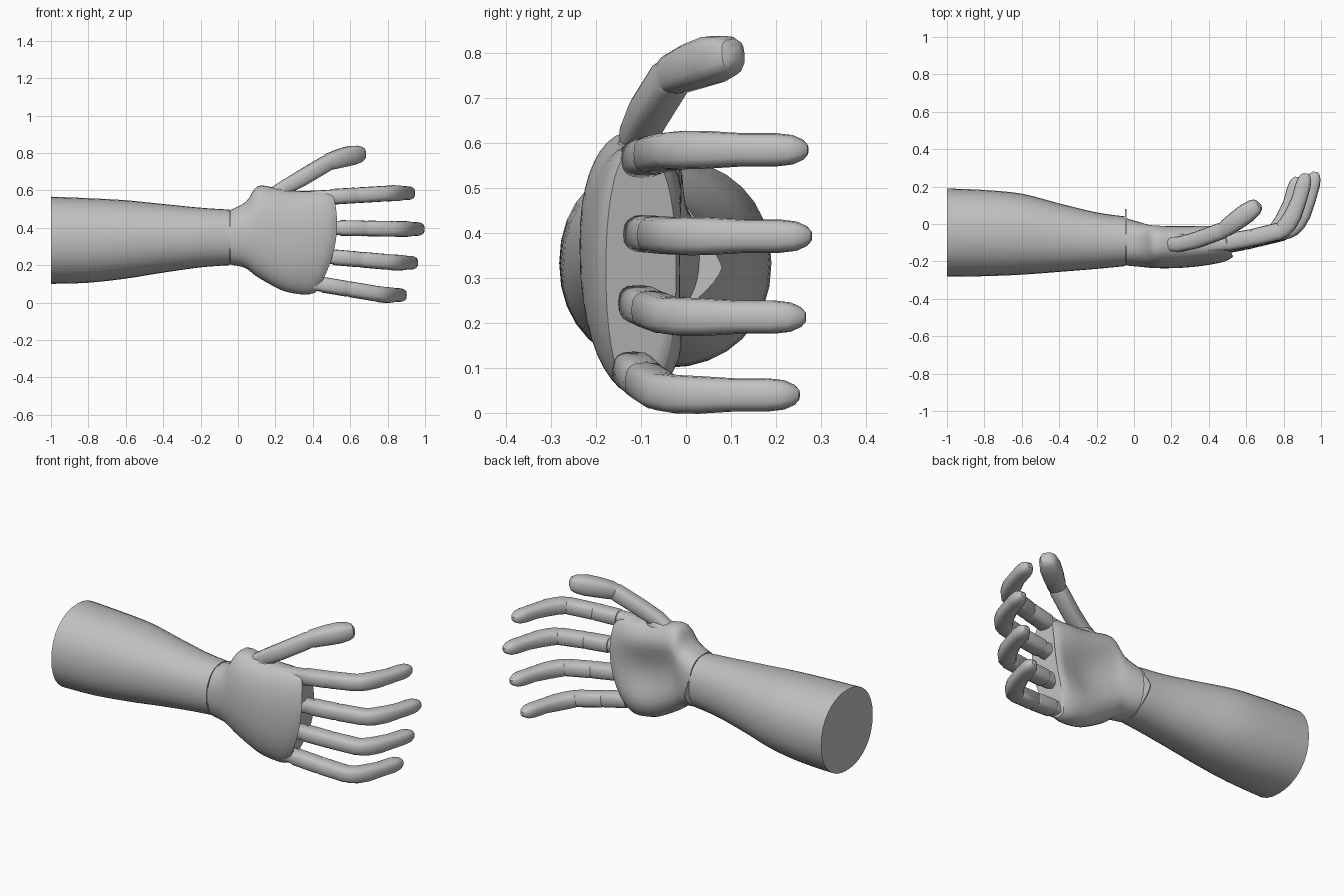
import bpy, bmesh, math
from mathutils import Vector

cube = bpy.data.objects.get("Cube")
if cube:
    bpy.data.objects.remove(cube)

grey = bpy.data.materials.new("matte grey")
grey.use_nodes = True
GREY = (0.53, 0.53, 0.53, 1)
grey.diffuse_color = GREY
grey.node_tree.nodes["Principled BSDF"].inputs["Base Color"].default_value = GREY


def loft(name, rings, angle=40):
    """Skin a list of closed rings and cap both ends."""
    bm = bmesh.new()
    loops = [[bm.verts.new(p) for p in ring] for ring in rings]
    n = len(loops[0])
    for a, b in zip(loops, loops[1:]):
        for i in range(n):
            j = (i + 1) % n
            bm.faces.new((a[i], a[j], b[j], b[i]))
    bm.faces.new(loops[0][::-1])
    bm.faces.new(loops[-1])
    bmesh.ops.recalc_face_normals(bm, faces=bm.faces)
    mesh = bpy.data.meshes.new(name)
    bm.to_mesh(mesh)
    bm.free()
    mesh.materials.append(grey)
    ob = bpy.data.objects.new(name, mesh)
    bpy.context.collection.objects.link(ob)
    bpy.ops.object.select_all(action="DESELECT")
    ob.select_set(True)
    bpy.context.view_layer.objects.active = ob
    bpy.ops.object.shade_smooth_by_angle(angle=math.radians(angle))


def smooth(rows, steps=4):
    """Catmull-Rom interpolation of rows of numbers."""
    out = []
    for k in range(len(rows) - 1):
        p0, p1 = rows[max(k - 1, 0)], rows[k]
        p2, p3 = rows[k + 1], rows[min(k + 2, len(rows) - 1)]
        for s in range(steps):
            t = s / steps
            out.append([b + 0.5 * t * (c - a + t * (2*a - 5*b + 4*c - d + t * (3*(b - c) + d - a)))
                        for a, b, c, d in zip(p0, p1, p2, p3)])
    return out + [list(rows[-1])]


def curve_pt(i, n, power=1.0):
    """Point on a unit superellipse; power below 1 is squarer."""
    a = 2 * math.pi * i / n
    c, s = math.cos(a), math.sin(a)
    return math.copysign(abs(c) ** power, c), math.copysign(abs(s) ** power, s)


# Forearm: x, front y, back y, bottom z, top z
arm = [(-1, -.282, .19, .10, .566), (-.8, -.279, .182, .106, .558), (-.6, -.271, .162, .128, .547),
       (-.4, -.256, .11, .16, .527), (-.2, -.24, .062, .188, .507), (-.046, -.225, .04, .20, .497)]
rings = []
for x, yf, yb, zb, zt in smooth(arm):
    ring = []
    for i in range(32):
        c, s = curve_pt(i, 32, 0.93)
        ring.append((x, (yf + yb) / 2 + c * (yb - yf) / 2, (zb + zt) / 2 + s * (zt - zb) / 2))
    rings.append(ring)
loft("forearm", rings)

# Thin wrist plate between forearm and hand, pointed towards the gripping side
plate = []
for i in range(32):
    c, s = curve_pt(i, 32, 1.5 if -8 < (i + 16) % 32 - 16 < 8 else 1)
    plate.append((-.075 + (.155 if c > 0 else .145) * c, .348 + .145 * s - .025 * max(0, c)))
loft("wrist_plate", [[(x, y, z) for y, z in plate] for x in (-.047, -.041)])

# Palm: position along hand, bottom z, top z, front y, back y, hollow depth
palm = [(0, .203, .495, -.222, .03, 0), (.15, .185, .54, -.23, .015, .01),
        (.27, .142, .622, -.236, .012, .035), (.45, .095, .613, -.236, .012, .055),
        (.62, .062, .598, -.23, .012, .055), (.8, .046, .596, -.217, .01, .035),
        (.93, .043, .592, -.20, -.002, .012), (1, .052, .584, -.178, -.022, 0)]
rings = []
for t, zb, zt, yf, yb, hollow in smooth(palm):
    ring = []
    for i in range(40):
        c, s = curve_pt(i, 40, 0.9)
        z = (zb + zt) / 2 + s * (zt - zb) / 2
        mid = -.115
        if c > 0:   # gripping side, with a soft hollow
            y = mid + (yb - mid) * c ** 0.75 - hollow * max(0, 1 - (s / .75) ** 2) ** 2
        else:       # rounded back of the hand
            y = mid + (mid - yf) * c
        reach = .53 - .85 * (z - .42) ** 2
        x = -.04 + (reach + .04) * t - .2 * t ** 3 * max(0, y + .14)
        ring.append((x, y, z))
    rings.append(ring)
loft("palm", rings, 50)


def digit(name, stations, half_width, half_depth):
    """Rounded-square tube through (position, scale) stations with mitred joints."""
    pts = [Vector(p) for p, _ in stations]
    rings = []
    for k, (p, scale) in enumerate(stations):
        d = (pts[min(k + 1, len(pts) - 1)] - pts[max(k - 1, 0)]).normalized()
        side = (Vector((0, 0, 1)) - d * d.z).normalized()
        depth = d.cross(side)
        ring = []
        for i in range(16):
            c, s = curve_pt(i, 16, 0.7)
            ring.append(pts[k] + side * c * half_width * scale + depth * s * half_depth * scale)
        rings.append(ring)
    loft(name, rings, 35)


# Fingers: one curled path (x, y, scale), shifted and splayed for each finger
path = [(.44, -.108, .9), (.545, -.096, .9), (.55, -.095, 1), (.675, -.072, 1), (.685, -.07, .93),
        (.695, -.068, 1), (.825, -.036, 1), (.835, -.032, .95), (.845, -.026, 1), (.872, .003, 1.02),
        (.9, .05, 1), (.932, .13, .88), (.953, .205, .88), (.962, .24, .78),
        (.967, .262, .55), (.968, .274, .25)]
fingers = [("index_finger", -.05, -.003, .56, .585), ("middle_finger", 0, .005, .40, .393),
           ("ring_finger", -.035, -.008, .25, .213), ("little_finger", -.095, -.022, .11, .04)]
for name, dx, dy, z0, z1 in fingers:
    digit(name, [((x + dx, y + dy, z0 + (z1 - z0) * min(1, max(0, x - .46) / .42)), s)
                 for x, y, s in path], .042, .047)

# Thumb
thumb = [((.16, -.11, .56), .8), ((.25, -.107, .615), .9), ((.34, -.084, .665), .97),
         ((.47, -.036, .742), .97), ((.48, -.03, .748), .9), ((.49, -.024, .753), 1),
         ((.55, .02, .772), 1.13), ((.605, .06, .786), 1.17), ((.645, .09, .794), 1),
         ((.662, .105, .797), .75), ((.669, .112, .798), .35)]
digit("thumb", thumb, .045, .046)

# Soft mound where the thumb meets the palm
mound = [((.06, -.11, .50), .5), ((.12, -.11, .535), 1), ((.2, -.105, .56), 1.05),
         ((.27, -.1, .59), .75), ((.3, -.095, .61), .4)]
digit("thumb_mound", mound, .05, .06)
